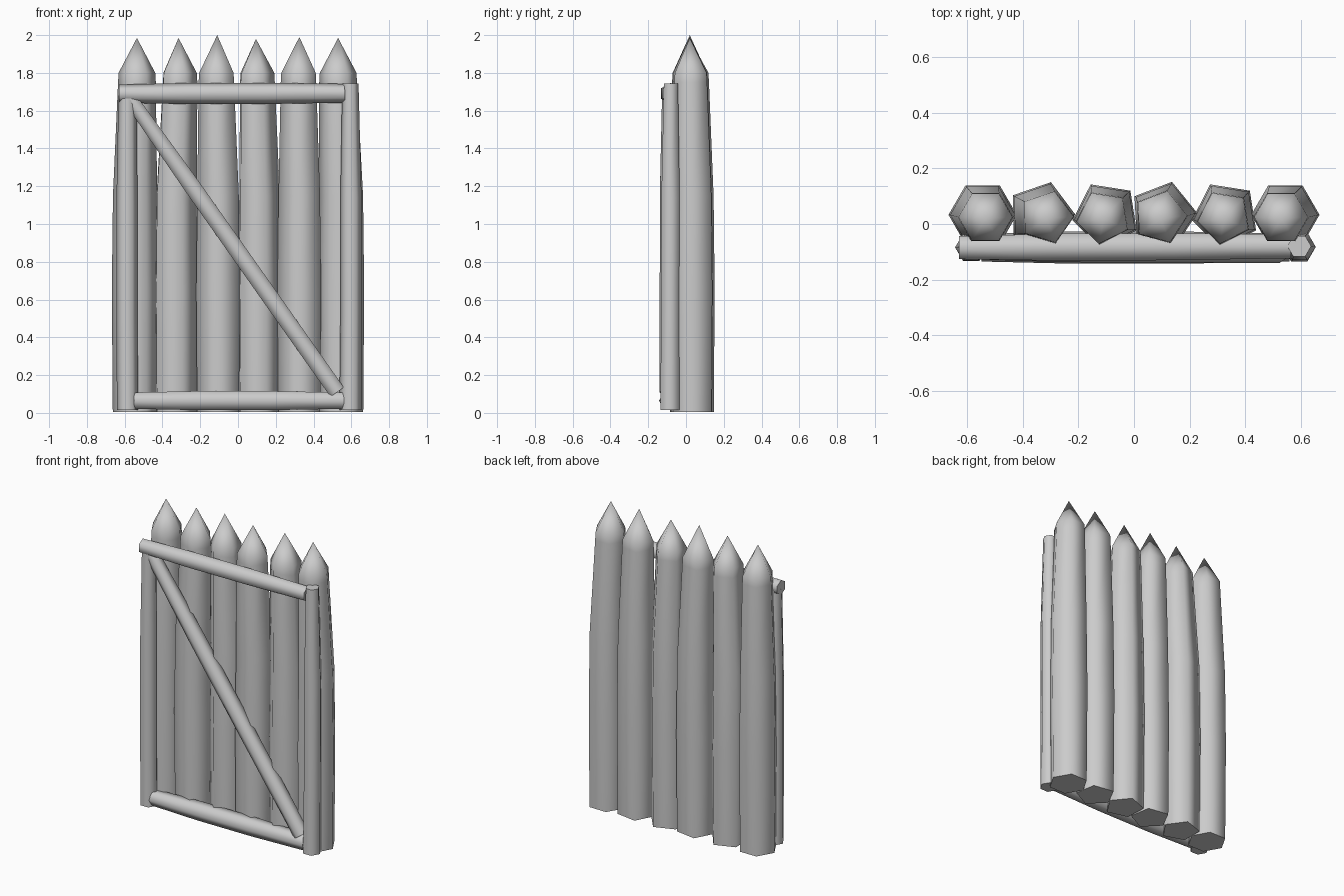
import bpy, bmesh, math
from mathutils import Vector

cube = bpy.data.objects.get("Cube")
if cube:
    bpy.data.objects.remove(cube)

wood = bpy.data.materials.new("grey_wood")
wood.use_nodes = True
grey = (0.6, 0.6, 0.6, 1)
wood.diffuse_color = grey
wood.node_tree.nodes["Principled BSDF"].inputs["Base Color"].default_value = grey


def log(name, rings, sides, turn, tip=None):
    """Loft polygon rings (centre, radius) along a pole; optional pointed end."""
    bm = bmesh.new()
    centres = [Vector(c) for c, r in rings]
    axis = (centres[-1] - centres[0]).normalized()
    # Near-vertical poles keep x as the ring's first direction
    u = Vector((1, 0, 0)) if abs(axis.z) > 0.95 else Vector((0, 1, 0))
    u = (u - axis * u.dot(axis)).normalized()
    v = axis.cross(u)
    loops = []
    for c, (_, r) in zip(centres, rings):
        angles = [math.radians(turn) + math.tau * i / sides for i in range(sides)]
        loops.append([bm.verts.new(c + r * (u * math.cos(a) + v * math.sin(a)))
                      for a in angles])
    for a, b in zip(loops, loops[1:]):
        for i in range(sides):
            j = (i + 1) % sides
            bm.faces.new((a[i], a[j], b[j], b[i]))
    bm.faces.new(loops[0][::-1])
    if tip:
        point = bm.verts.new(tip)
        for i in range(sides):
            bm.faces.new((loops[-1][i], loops[-1][(i + 1) % sides], point))
    else:
        bm.faces.new(loops[-1])
    bmesh.ops.recalc_face_normals(bm, faces=bm.faces)
    mesh = bpy.data.meshes.new(name)
    bm.to_mesh(mesh)
    bm.free()
    mesh.materials.append(wood)
    obj = bpy.data.objects.new(name, mesh)
    bpy.context.collection.objects.link(obj)
    bpy.ops.object.select_all(action="DESELECT")
    obj.select_set(True)
    bpy.context.view_layer.objects.active = obj
    bpy.ops.object.shade_smooth_by_angle(angle=math.radians(75))


# Sharpened stakes: tip x, lower x, sides, turn, tip height
stakes = [
    (-0.535, -0.545, 6, 0, 1.985),
    (-0.315, -0.335, 5, 73, 1.985),
    (-0.11, -0.10, 5, 45, 2.0),
    (0.095, 0.105, 5, 75, 1.98),
    (0.325, 0.33, 5, 45, 1.99),
    (0.53, 0.545, 6, 0, 1.985),
]
for n, (top, low, sides, turn, height) in enumerate(stakes, 1):
    rings = [((low, 0.033, 0.005), 0.118),
             ((low, 0.033, 0.65), 0.123),
             ((low, 0.033, 1.15), 0.117),
             ((top, 0.025, 1.75), 0.10),
             ((top, 0.025, 1.8), 0.097)]
    log(f"stake_{n}", rings, sides, turn, (top, 0.02, height))


def pole(name, start, end, r_start, r_mid, r_end, bow=(0, 0, 0), turn=0):
    """Six-sided frame pole, slightly thicker and bowed in the middle."""
    a, b, bow = Vector(start), Vector(end), Vector(bow)
    log(name, [(a, r_start), (a.lerp(b, 0.3) + bow, r_mid),
               (a.lerp(b, 0.65) + bow, r_mid), (b, r_end)], 6, turn)


# Frame fixed to the front
pole("right_post", (-0.585, -0.085, 0.015), (-0.585, -0.083, 1.68),
     0.056, 0.056, 0.048, (-0.003, 0, 0))
pole("left_post", (0.595, -0.085, 0.015), (0.595, -0.08, 1.745),
     0.058, 0.056, 0.043, (0.003, 0, 0))
pole("top_rail", (-0.63, -0.085, 1.69), (0.565, -0.08, 1.692),
     0.048, 0.056, 0.05, (0, 0, 0), 30)
pole("bottom_rail", (-0.55, -0.085, 0.065), (0.56, -0.085, 0.065),
     0.05, 0.058, 0.05)
pole("diagonal_brace", (-0.575, -0.085, 1.67), (0.525, -0.09, 0.11),
     0.042, 0.051, 0.05)
